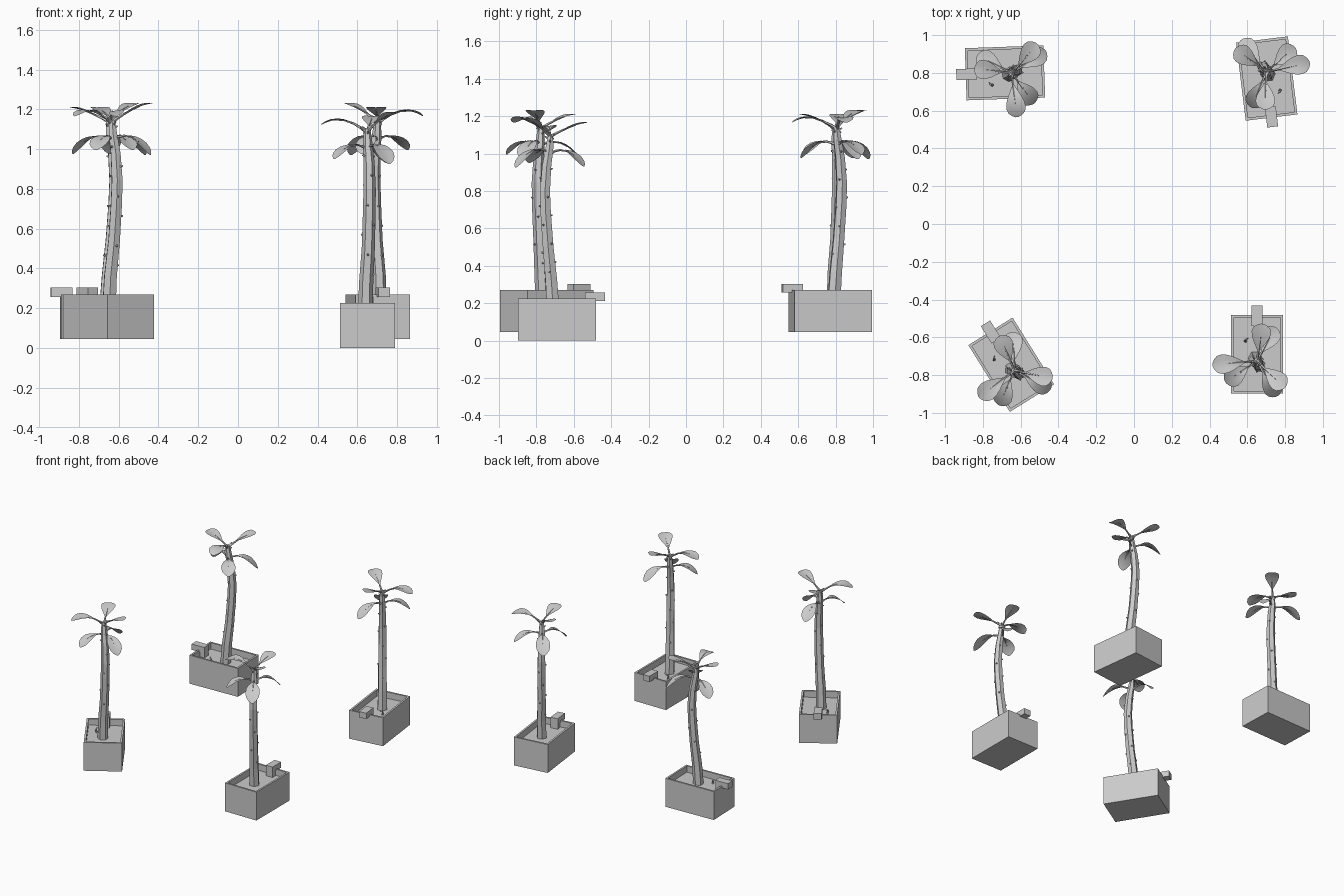
import bpy, bmesh, math, random
from mathutils import Vector, Matrix

if "Cube" in bpy.data.objects:
    bpy.data.objects.remove(bpy.data.objects["Cube"])


def add_box(bm, lo, hi):
    c = [(a + b) / 2 for a, b in zip(lo, hi)]
    s = [b - a for a, b in zip(lo, hi)]
    return bmesh.ops.create_cube(bm, size=1, matrix=Matrix.Translation(c) @ Matrix.Diagonal((*s, 1)))


def sweep(bm, pts, radii, sides):
    """Tapered tube along a path, capped at both ends."""
    pts = [Vector(p) for p in pts]
    rings = []
    for i, (p, r) in enumerate(zip(pts, radii)):
        d = (pts[min(i + 1, len(pts) - 1)] - pts[max(i - 1, 0)]).normalized()
        ref = Vector((1, 0, 0)) if abs(d.x) < 0.8 else Vector((0, 1, 0))
        u = (ref - d * ref.dot(d)).normalized()
        v = d.cross(u)
        rings.append([bm.verts.new(p + r * (math.cos(a) * u + math.sin(a) * v))
                      for a in (2 * math.pi * k / sides for k in range(sides))])
    for a, b in zip(rings, rings[1:]):
        for k in range(sides):
            bm.faces.new((a[k], a[(k + 1) % sides], b[(k + 1) % sides], b[k]))
    bm.faces.new(rings[0][::-1])
    bm.faces.new(rings[-1])


def mesh_of(bm, name, recalc=True):
    if recalc:
        bmesh.ops.recalc_face_normals(bm, faces=bm.faces)
    me = bpy.data.meshes.new(name)
    bm.to_mesh(me)
    bm.free()
    return me


# planter: open box with a sunken soil bed
def planter():
    bm = bmesh.new()
    add_box(bm, (-.138, -.208, 0), (.138, .208, .225))
    top = max(bm.faces, key=lambda f: f.calc_center_median().z)
    bmesh.ops.inset_region(bm, faces=[top], thickness=.02)
    bed = bmesh.ops.extrude_discrete_faces(bm, faces=[top])["faces"]
    bmesh.ops.translate(bm, verts=bed[0].verts, vec=(0, 0, -.05))
    return mesh_of(bm, "planter")


# block hooked over one short rim
def rim_block():
    bm = bmesh.new()
    add_box(bm, (-.029, .15, .212), (.029, .258, .258))
    add_box(bm, (-.029, .15, .17), (.029, .187, .212))
    return mesh_of(bm, "rim_block")


# little bent twig in the soil
def twig():
    bm = bmesh.new()
    sweep(bm, [(-.06, .07, .17), (-.064, .07, .195), (-.06, .078, .208), (-.048, .086, .206)],
          [.007, .007, .006, .004], 6)
    return mesh_of(bm, "twig")


TRUNK = [(-.01, -.02, .17), (-.008, -.03, .32), (.003, -.047, .5), (.008, -.06, .68),
         (.01, -.064, .8), (.007, -.055, .93), (0, -.04, 1.03), (-.002, -.034, 1.1)]
RADII = [.038, .036, .033, .032, .031, .028, .024, .016]


# trunk: bowed six-sided stem with small knobs
def trunk():
    rng = random.Random(4)
    bm = bmesh.new()
    sweep(bm, TRUNK, RADII, 6)
    for i in range(13):
        z = .36 + i * .05
        k = max(j for j in range(7) if TRUNK[j][2] <= z)
        t = (z - TRUNK[k][2]) / (TRUNK[k + 1][2] - TRUNK[k][2])
        p = Vector(TRUNK[k]).lerp(Vector(TRUNK[k + 1]), t)
        a = i * 2.4 + rng.uniform(-.3, .3)
        d = Vector((math.cos(a), math.sin(a), .3))
        r = RADII[k] * .8
        sweep(bm, [p + d * r, p + d * (r + .011)], [.007, .004], 5)
    # short stubs around the crown
    for i in range(6):
        a = i * 2.4
        p = Vector((0, -.037, 1.05 + i * .01))
        d = Vector((math.cos(a), math.sin(a), .8))
        sweep(bm, [p, p + d * .028], [.008, .004], 5)
    return mesh_of(bm, "trunk")


# two tiers of three: angle, reach, base height, arch height, tip height
LEAVES = [(81, .20, 1.09, 1.15, 1.165), (185, .235, 1.08, 1.19, 1.12),
          (-43, .205, 1.09, 1.17, 1.185), (214, .20, 1.0, 1.06, .95),
          (-59, .215, 1.0, 1.07, .925), (61, .205, 1.0, 1.06, .93)]
HALF_WIDTH = [(.28, .005), (.4, .02), (.52, .035), (.65, .047), (.78, .052), (.89, .045), (.96, .028), (1, .008)]


# leaf blades (paddle shaped, slightly folded) and their stalks
def leaves():
    blades, stalks = bmesh.new(), bmesh.new()
    for ang, reach, z0, z1, z2 in LEAVES:
        a = math.radians(ang)
        out = Vector((math.cos(a), math.sin(a), 0))
        side = Vector((-out.y, out.x, 0))
        o = Vector((-.002, -.036, 0))

        def at(t):
            r = 2 * t * (1 - t) * reach * .5 + t * t * reach
            z = (1 - t) ** 2 * z0 + 2 * t * (1 - t) * z1 + t * t * z2
            return o + out * r + Vector((0, 0, z))
        rows = []
        for t, w in HALF_WIDTH:
            p = at(t)
            rows.append([blades.verts.new(p + side * (w * s) + Vector((0, 0, .15 * w * abs(s))))
                         for s in (-1, -.5, 0, .5, 1)])
        for r, q in zip(rows, rows[1:]):
            for k in range(4):
                blades.faces.new((r[k], q[k], q[k + 1], r[k + 1]))
        ts = [0, .15, .3, .5, .7]
        sweep(stalks, [at(t) for t in ts], [.009, .007, .006, .004, .002], 5)
    return mesh_of(blades, "leaf_blades", False), mesh_of(stalks, "leaf_stalks")


blades, stalks = leaves()
blades.shade_smooth()
PARTS = [planter(), rim_block(), twig(), trunk(), blades, stalks]

# four copies: corner name, x, y, z, turn
for corner, x, y, z, turn in [("front_right", .652, -.69, 0, 0),
                              ("front_left", -.65, -.745, .045, 31.9),
                              ("back_left", -.683, .80, .045, 92),
                              ("back_right", .703, .77, .045, 187)]:
    for me in PARTS:
        ob = bpy.data.objects.new(f"{corner}_{me.name}", me)
        ob.location = (x, y, z)
        ob.rotation_euler.z = math.radians(turn)
        bpy.context.collection.objects.link(ob)
